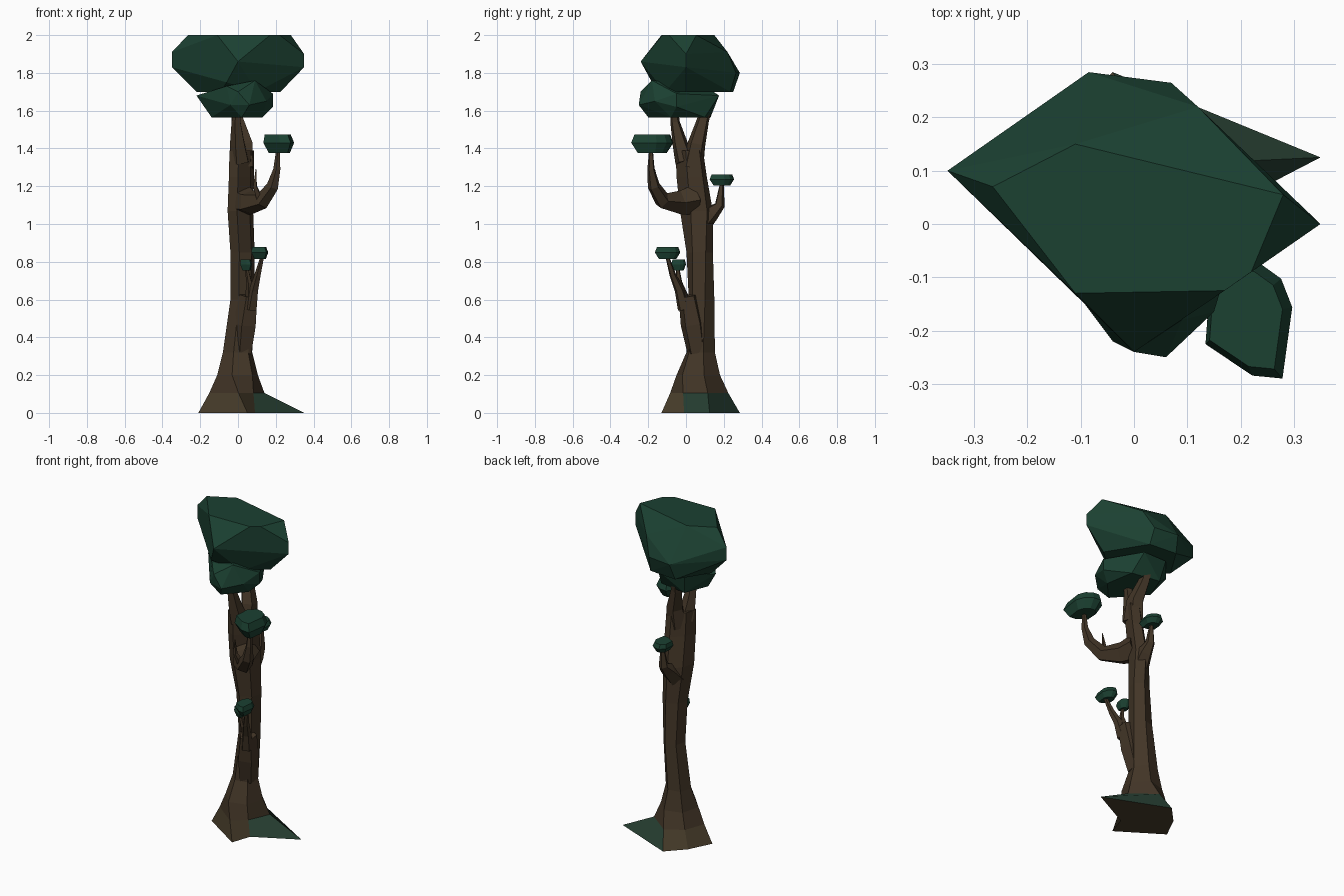
import bpy, bmesh, math
from mathutils import Vector


def material(name, rgb):
    m = bpy.data.materials.new(name)
    m.diffuse_color = (*rgb, 1)
    return m


BARK = material("bark", (0.055, 0.036, 0.02))
ROOT = material("root_bark", (0.065, 0.047, 0.024))
MOSS = material("moss", (0.02, 0.05, 0.032))
LEAF = material("leaf", (0.011, 0.052, 0.031))


def finish(bm, name, *mats):
    bmesh.ops.recalc_face_normals(bm, faces=bm.faces[:])
    me = bpy.data.meshes.new(name)
    bm.to_mesh(me)
    bm.free()
    for m in mats:
        me.materials.append(m)
    ob = bpy.data.objects.new(name, me)
    bpy.context.collection.objects.link(ob)
    return ob


def loft(name, rings, *mats):
    """Skin a stack of equal-length point rings and cap both ends."""
    bm = bmesh.new()
    vs = [[bm.verts.new(p) for p in r] for r in rings]
    n = len(vs[0])
    for a, b in zip(vs, vs[1:]):
        for i in range(n):
            j = (i + 1) % n
            bm.faces.new((a[i], a[j], b[j], b[i]))
    bm.faces.new(vs[0][::-1])
    bm.faces.new(vs[-1])
    return finish(bm, name, *mats)


def branch(name, path, sides=5):
    """Tapered faceted tube along (x, y, z, radius) points."""
    pts = [Vector(p[:3]) for p in path]
    side = Vector((0.8, 0.6, 0))
    rings = []
    for i, p in enumerate(pts):
        t = (pts[min(i + 1, len(pts) - 1)] - pts[max(i - 1, 0)]).normalized()
        side = (side - t * side.dot(t)).normalized()
        up = t.cross(side)
        ang = [2 * math.pi * k / sides for k in range(sides)]
        rings.append([p + (side * math.cos(a) + up * math.sin(a)) * path[i][3] for a in ang])
    return loft(name, rings, BARK)


def clump(name, points):
    """Faceted foliage: convex hull of a few points."""
    bm = bmesh.new()
    for p in points:
        bm.verts.new(p)
    res = bmesh.ops.convex_hull(bm, input=bm.verts[:])
    junk = {g for g in res["geom_interior"] + res["geom_unused"] if isinstance(g, bmesh.types.BMVert)}
    bmesh.ops.delete(bm, geom=list(junk), context='VERTS')
    bmesh.ops.dissolve_limit(bm, angle_limit=0.03, verts=bm.verts[:], edges=bm.edges[:])
    return finish(bm, name, LEAF)


# Leaf pad outline in a -1..1 box, shared by all small pads
PAD = [(-0.3, 1), (0.25, 0.95), (0.75, 0.68), (1, 0.2), (0.78, -1), (0.1, -0.95), (-0.95, -0.42), (-0.85, 0.6)]


def pad(name, lo, hi):
    c = (Vector(lo) + Vector(hi)) / 2
    h = (Vector(hi) - Vector(lo)) / 2
    pts = []
    for z, s, dx in ((-1, 0.68, 0.05), (0.1, 1, 0), (1, 0.84, -0.06)):
        pts += [(c.x + h.x * (x * s + dx), c.y + h.y * y * s, c.z + h.z * z) for x, y in PAD]
    clump(name, pts)


# Trunk with flared roots; upper rings skew toward the x = y diagonal
base = [(0.35, 0.125), (-0.04, 0.285), (-0.14, 0.18), (-0.21, 0.04), (0.05, -0.13), (0.09, -0.01)]
levels = [  # z, x min, x max, y min, y max, skew in degrees
    (0.20, -0.11, 0.105, -0.05, 0.18, 0),
    (0.32, -0.08, 0.075, 0.0, 0.155, -5),
    (0.60, -0.04, 0.085, 0.015, 0.15, 0),
    (0.85, -0.04, 0.088, 0.005, 0.14, 12),
    (1.07, -0.055, 0.08, -0.03, 0.14, 25),
    (1.25, -0.048, 0.085, -0.05, 0.11, 30),
    (1.39, -0.045, 0.085, -0.055, 0.09, 30),
]
rings = []
for z, x0, x1, y0, y1, skew in levels:
    rings.append([((x0 + x1) / 2 + (x1 - x0) / 1.93 * math.cos(math.radians(15 + 60 * k)),
                   (y0 + y1) / 2 + (y1 - y0) / 1.93 * math.sin(math.radians(15 + skew + 60 * k)), z)
                  for k in range(6)])
ground = [(x, y, 0) for x, y in base]
flare = [((a[0] * 0.42 + b[0] * 0.58), (a[1] * 0.42 + b[1] * 0.58), 0.105) for a, b in zip(ground, rings[0])]
flare[0] = (0.14, 0.115, 0.105)
trunk = loft("trunk", [ground, flare] + rings, BARK, ROOT, MOSS)
for f in trunk.data.polygons:
    if f.center.z < 0.12:
        f.material_index = 2 if f.center.x > 0.06 and f.center.z > 0.01 else 1

# Upper fork
branch("front_fork", [(0.01, -0.005, 1.33, 0.055), (0.0, -0.03, 1.42, 0.043),
                      (-0.008, -0.058, 1.54, 0.026), (0, -0.065, 1.64, 0.02)])
branch("back_fork", [(0.03, 0.035, 1.30, 0.06), (0.036, 0.055, 1.42, 0.05),
                     (0.0, 0.09, 1.55, 0.034), (-0.01, 0.12, 1.66, 0.03)])

# Side branches
branch("front_branch", [(0.02, 0.04, 1.13, 0.085), (0.06, -0.04, 1.115, 0.066), (0.13, -0.125, 1.125, 0.046),
                        (0.185, -0.17, 1.20, 0.034), (0.207, -0.185, 1.29, 0.02), (0.213, -0.185, 1.40, 0.01)])
branch("front_twig", [(0.12, -0.13, 1.12, 0.022), (0.09, -0.155, 1.2, 0.013), (0.095, -0.165, 1.29, 0.002)], 4)
branch("back_branch", [(0.02, 0.07, 0.99, 0.06), (0.03, 0.135, 1.06, 0.045),
                       (0.03, 0.178, 1.10, 0.028), (0.03, 0.19, 1.22, 0.01)])
branch("low_branch", [(0.025, 0.06, 0.32, 0.055), (0.04, 0.035, 0.47, 0.066),
                      (0.06, 0.01, 0.62, 0.052)])
branch("low_branch_long", [(0.07, -0.01, 0.55, 0.035), (0.085, -0.035, 0.65, 0.026),
                           (0.105, -0.07, 0.73, 0.018), (0.13, -0.10, 0.83, 0.01)])
branch("low_branch_short", [(0.065, 0.0, 0.58, 0.03), (0.06, -0.035, 0.69, 0.016), (0.045, -0.045, 0.77, 0.009)])

# Small leaf pads
pad("front_leaves", (0.13, -0.29, 1.375), (0.297, -0.067, 1.475))
pad("back_leaves", (-0.03, 0.125, 1.205), (0.08, 0.255, 1.262))
pad("low_leaves_long", (0.068, -0.165, 0.815), (0.16, -0.03, 0.877))
pad("low_leaves_short", (0.01, -0.078, 0.755), (0.075, 0.0, 0.812))

# Main canopy
top = [(-0.265, 0.07), (-0.11, 0.15), (0.28, 0.055), (0.22, -0.09), (0.17, -0.125), (-0.11, -0.13)]
bottom = [(-0.22, 0.06), (-0.09, -0.1), (0.10, -0.11), (0.225, 0.0), (0.08, 0.235), (-0.10, 0.25)]
clump("canopy", [(x, y, 2.0) for x, y in top] + [(x, y, 1.70) for x, y in bottom] + [
    (-0.35, 0.10, 1.91), (-0.35, 0.10, 1.83), (-0.265, 0.03, 1.86), (0.35, 0, 1.90), (0.35, 0, 1.83),
    (0, -0.24, 1.86), (-0.06, -0.18, 1.75), (-0.085, 0.285, 1.80), (0.07, 0.265, 1.80), (0.12, 0.22, 1.91)])

# Lower canopy
under = [(-0.14, -0.02), (0.02, -0.20), (0.13, -0.08), (0.10, 0.10), (-0.08, 0.13)]
clump("lower_canopy", [(x, y, 1.565) for x, y in under] + [
    (0.06, -0.25, 1.63), (0, -0.24, 1.70), (-0.04, -0.22, 1.63), (0.15, -0.165, 1.65), (-0.22, 0.02, 1.68),
    (0.185, -0.05, 1.62), (0.185, -0.05, 1.69), (0.07, 0.175, 1.68), (-0.10, 0.16, 1.69),
    (0.09, -0.18, 1.76), (-0.06, -0.17, 1.73), (0, 0.08, 1.74)])
